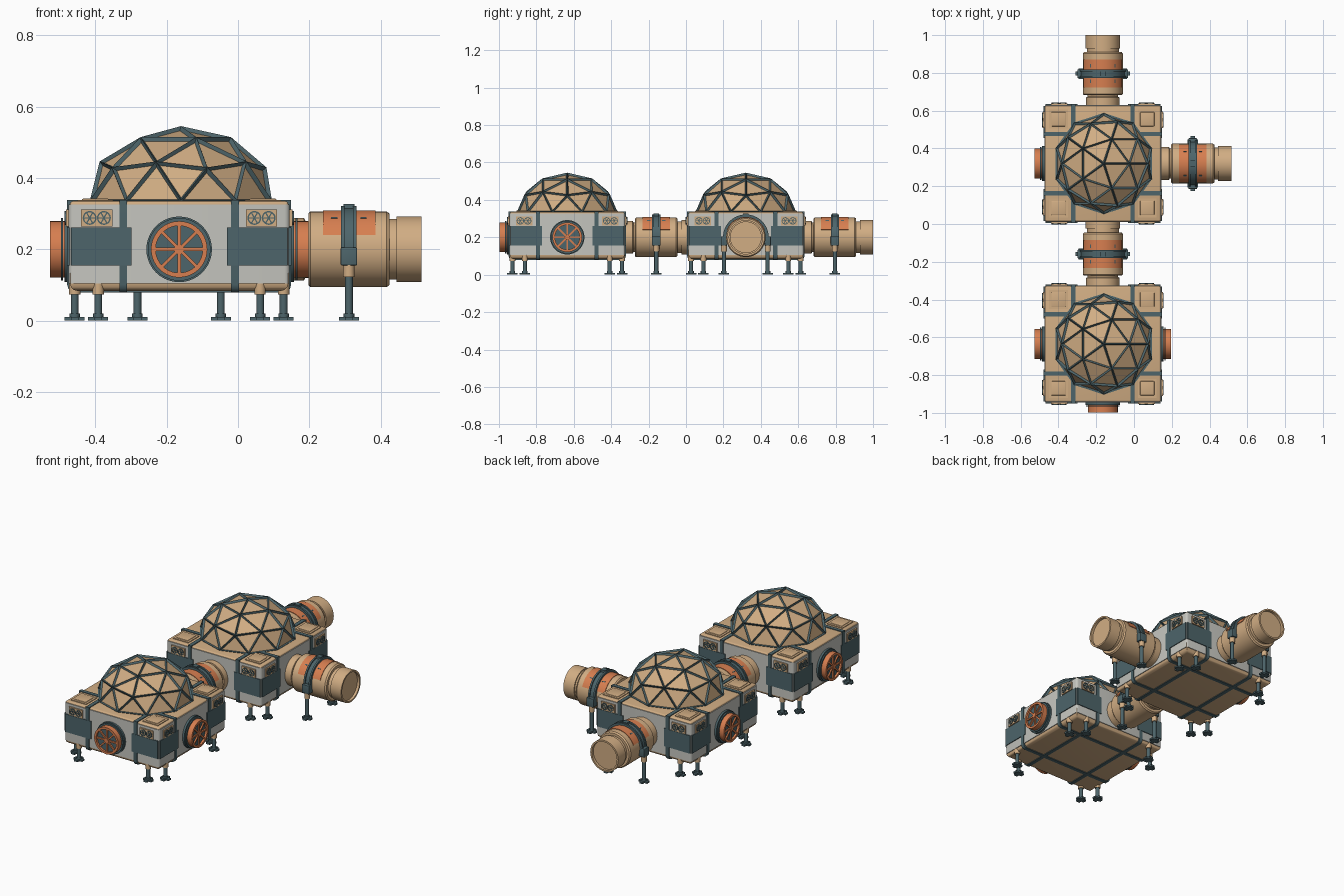
import bpy, bmesh
from math import sin, cos, pi, radians
from mathutils import Matrix, Vector

if "Cube" in bpy.data.objects:
    bpy.data.objects.remove(bpy.data.objects["Cube"], do_unlink=True)


def material(name, rgb):
    m = bpy.data.materials.new(name)
    m.use_nodes = True
    m.diffuse_color = (*rgb, 1)
    m.node_tree.nodes["Principled BSDF"].inputs["Base Color"].default_value = (*rgb, 1)
    return m


TAN = material("tan", (0.64, 0.42, 0.23))
GREY = material("pale_grey", (0.56, 0.56, 0.52))
TEAL = material("dark_teal", (0.075, 0.13, 0.145))
ORANGE = material("burnt_orange", (0.68, 0.21, 0.08))

H = 0.31        # half width of a module
AXIS = 0.2      # height of doors and tunnels


def finish(name, bm, mat, M, smooth=True):
    """Turn a bmesh into an object, smooth except at sharp edges."""
    bmesh.ops.recalc_face_normals(bm, faces=bm.faces)
    bm.transform(M)
    for f in bm.faces:
        f.smooth = smooth
    for e in bm.edges:
        e.smooth = e.calc_face_angle(pi) < radians(35)
    me = bpy.data.meshes.new(name)
    bm.to_mesh(me)
    bm.free()
    me.materials.append(mat)
    ob = bpy.data.objects.new(name, me)
    bpy.context.collection.objects.link(ob)
    return ob


def box(name, mat, centre, size, M, bevel=0, pick=None, segments=3):
    bm = bmesh.new()
    bmesh.ops.create_cube(bm, size=1, matrix=Matrix.Translation(centre) @ Matrix.Diagonal((*size, 1)))
    if bevel:
        edges = [e for e in bm.edges if pick is None or pick(e)]
        bmesh.ops.bevel(bm, geom=edges, offset=bevel, segments=segments, affect='EDGES', profile=0.5)
    return finish(name, bm, mat, M)


def lathe(name, mat, profile, M, a0=0.0, a1=360.0, steps=40, closed=False):
    """Sweep (distance outward, radius) points about the outward axis (local -y)."""
    bm = bmesh.new()
    full = a1 - a0 >= 360
    rings = []
    for i in range(steps if full else steps + 1):
        a = radians(a0 + (a1 - a0) * i / steps)
        rings.append([bm.verts.new((r * cos(a), -d, r * sin(a))) for d, r in profile])
    n = len(profile)
    for i in range(steps):
        p, q = rings[i], rings[(i + 1) % len(rings)]
        for j in range(n if closed else n - 1):
            k = (j + 1) % n
            bm.faces.new((p[j], p[k], q[k], q[j]))
    if closed and not full:
        bm.faces.new(rings[0])
        bm.faces.new(rings[-1])
    bmesh.ops.remove_doubles(bm, verts=bm.verts, dist=1e-5)
    return finish(name, bm, mat, M)


def band(name, mat, d0, d1, r0, r1, M, **kw):
    return lathe(name, mat, [(d0, r0), (d1, r0), (d1, r1), (d0, r1)], M, closed=True, **kw)


def rod(name, mat, x, y, z0, z1, r, M):
    bm = bmesh.new()
    bmesh.ops.create_cone(bm, cap_ends=True, segments=14, radius1=r, radius2=r, depth=z1 - z0,
                          matrix=Matrix.Translation((x, y, (z0 + z1) / 2)))
    return finish(name, bm, mat, M)


def leg(x, y, top, M):
    """Support leg with a tan collar and a crossed foot."""
    rod("leg_collar", TAN, x, y, top - 0.035, top, 0.016, M)
    rod("leg", TEAL, x, y, 0.008, top - 0.02, 0.011, M)
    rod("leg_ankle", TEAL, x, y, 0.0, 0.02, 0.015, M)
    for size in ((0.056, 0.022, 0.01), (0.022, 0.056, 0.01)):
        box("foot", TEAL, (x, y, 0.005), size, M)


def spokes(name, mat, count, length, width, depth, M):
    for i in range(count):
        box(name, mat, (0, 0, 0), (length, depth, width), M @ Matrix.Rotation(pi * i / count, 4, 'Y'))


def door(M):
    """Round hatch with a spoked wheel face."""
    A = M @ Matrix.Translation((0, -H, AXIS))
    band("door_flange", TEAL, -0.01, 0.012, 0.06, 0.092, A)
    band("door_seal", TEAL, 0.016, 0.022, 0.06, 0.088, A)
    band("door_rim", ORANGE, 0, 0.052, 0.066, 0.079, A)
    lathe("door_panel", TEAL, [(0, 0.07), (0.04, 0.07), (0.04, 0)], A)
    spokes("door_spoke", ORANGE, 4, 0.14, 0.009, 0.01, A @ Matrix.Translation((0, -0.043, 0)))
    lathe("door_hub", ORANGE, [(0.03, 0.014), (0.052, 0.014), (0.052, 0)], A, steps=20)


def tunnel(M):
    """Docking tunnel with an orange hood and a supporting arch."""
    A = M @ Matrix.Translation((0, -H, AXIS))
    lathe("tunnel", TAN, [(-0.01, 0.088), (0.04, 0.088), (0.044, 0.08), (0.052, 0.08), (0.052, 0.1),
                          (0.058, 0.106), (0.272, 0.106), (0.28, 0.1), (0.28, 0.085), (0.3, 0.085),
                          (0.3, 0.092), (0.37, 0.092), (0.37, 0.082), (0.355, 0.082), (0.355, 0)], A)
    band("tunnel_hood", ORANGE, 0.093, 0.24, 0.1, 0.109, A, a0=22, a1=158, steps=24)
    for d0, d1, r in ((0.144, 0.154, 0.122), (0.154, 0.178, 0.115), (0.178, 0.188, 0.122)):
        band("tunnel_arch", TEAL, d0, d1, 0.1, r, A, a0=-8, a1=188, steps=28)
    box("arch_key", TEAL, (0, -0.166, 0.118), (0.03, 0.03, 0.018), A)
    for angle in (-36, 36):
        R = A @ Matrix.Rotation(radians(angle), 4, 'Y')
        for d in (0.125, 0.207):
            box("hood_slot", TEAL, (0, -d, 0.109), (0.006, 0.018, 0.003), R)
    for s in (-1, 1):
        box("arch_joint", TEAL, (s * 0.117, -H - 0.166, 0.18), (0.034, 0.046, 0.05), M, 0.003)
        leg(s * 0.117, -H - 0.166, 0.158, M)


def wall_details(M):
    """Corner panels and twin-fan vents on one wall."""
    for s in (-1, 1):
        box("wall_panel", TEAL, (s * 0.219, -H, 0.208), (0.17, 0.009, 0.106), M)
        box("vent_plate", TAN, (s * 0.231, -H, 0.288), (0.088, 0.016, 0.048), M)
        for off in (-0.02, 0.02):
            F = M @ Matrix.Translation((s * 0.231 + off, -H - 0.009, 0.288))
            band("fan_ring", TEAL, -0.002, 0.003, 0.0155, 0.0195, F, steps=20)
            spokes("fan_blade", TEAL, 3, 0.033, 0.0035, 0.003, F)
        for off in (0.227, 0.293):
            # two legs share each corner, one owned by each adjoining wall
            if off == 0.227:
                leg(s * off, -0.293, 0.108, M)


def dome(M):
    """Geodesic dome: flat panels and a strut frame."""
    for name, mat in (("dome_panels", TAN), ("dome_struts", TEAL)):
        bm = bmesh.new()
        bmesh.ops.create_icosphere(bm, subdivisions=2, radius=1)
        bmesh.ops.delete(bm, geom=[v for v in bm.verts if v.co.z < -0.01], context='VERTS')
        bm.transform(Matrix.Diagonal((0.258, 0.258, 0.2, 1)))
        ob = finish(name, bm, mat, M @ Matrix.Translation((0.005, 0, 0.335)), smooth=False)
        if mat is TEAL:
            w = ob.modifiers.new("frame", 'WIREFRAME')
            w.thickness = 0.021
            w.offset = 0
            w.use_boundary = True
            w.use_even_offset = False


def upright(e):
    return abs(e.verts[0].co.z - e.verts[1].co.z) > 0.01


def module(M):
    box("walls", GREY, (0, 0, 0.215), (2 * H, 2 * H, 0.222), M, 0.014, upright)
    box("roof", TAN, (0, 0, 0.32), (0.612, 0.612, 0.03), M, 0.008)
    box("floor_tray", TAN, (0, 0, 0.108), (0.612, 0.612, 0.05), M, 0.022,
        lambda e: not upright(e) and e.verts[0].co.z < 0.1)
    # straps wrap the whole module
    for turn in (0, pi / 2):
        for s in (-1, 1):
            box("strap", TEAL, (s * 0.157, 0, 0.209), (0.022, 0.628, 0.26),
                M @ Matrix.Rotation(turn, 4, 'Z'), 0.022,
                lambda e: abs(e.verts[0].co.x - e.verts[1].co.x) > 0.01 and e.verts[0].co.z < 0.1)
    for sx in (-1, 1):
        for sy in (-1, 1):
            c = (sx * 0.235, sy * 0.235, 0.336)
            box("roof_hatch_rim", TAN, c, (0.1, 0.1, 0.006), M)
            box("roof_hatch", TAN, c, (0.075, 0.075, 0.012), M, 0.003)
    dome(M)


# wall order: front, left, back, right
layout = {-0.635: (door, door, tunnel, door), 0.32: (None, tunnel, tunnel, door)}
for y, fittings in layout.items():
    base = Matrix.Translation((-0.165, y, 0))
    module(base)
    for i, fitting in enumerate(fittings):
        wall = base @ Matrix.Rotation(i * pi / 2, 4, 'Z')
        wall_details(wall)
        if fitting:
            fitting(wall)
